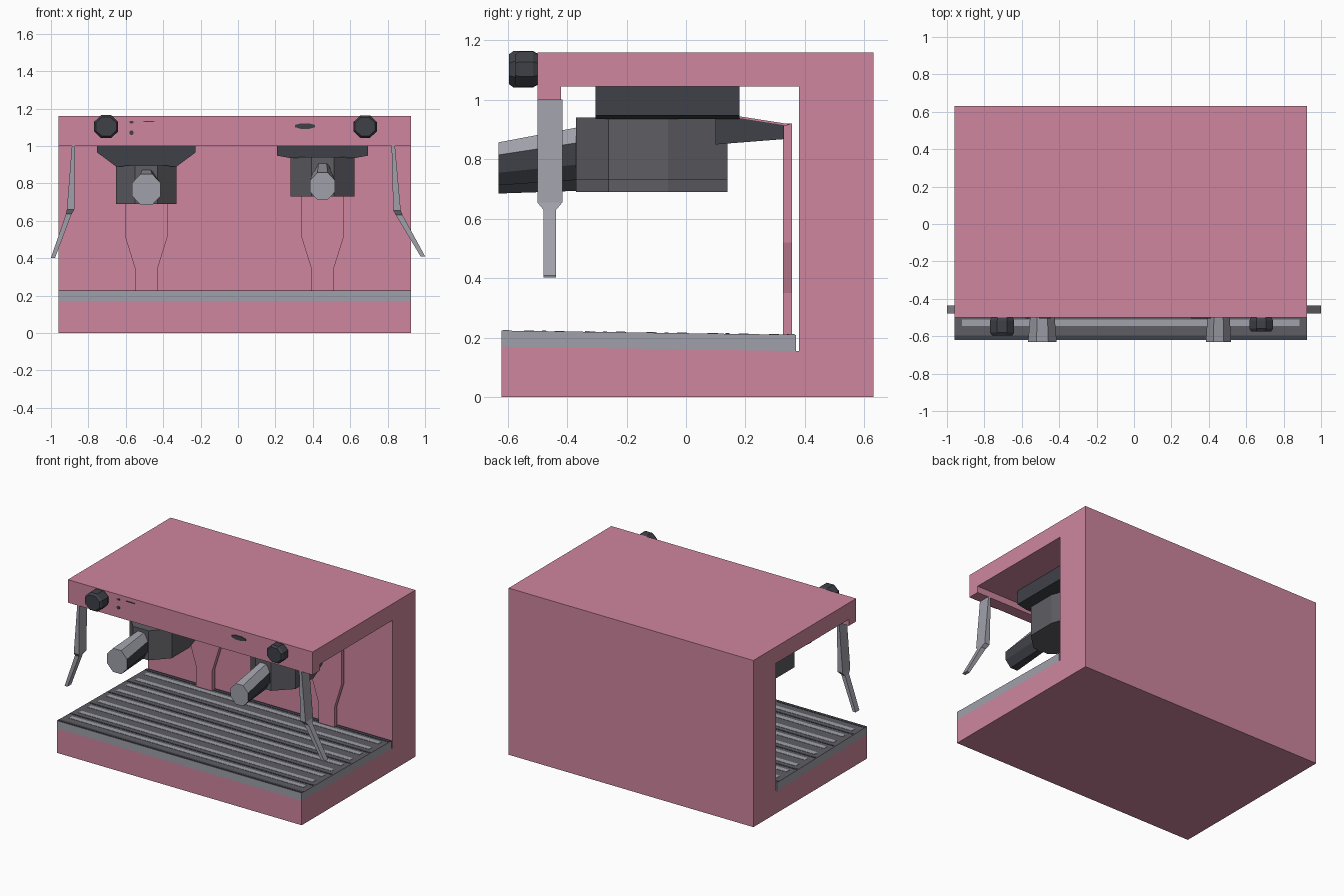
import bpy, bmesh, math
from mathutils import Vector

if "Cube" in bpy.data.objects:
    bpy.data.objects.remove(bpy.data.objects["Cube"])


def mat(name, r, g, b):
    m = bpy.data.materials.new(name)
    m.diffuse_color = (r, g, b, 1)
    m.use_nodes = True
    m.node_tree.nodes["Principled BSDF"].inputs["Base Color"].default_value = m.diffuse_color
    return m


PINK = mat("pink enamel", 0.62, 0.24, 0.34)
STEEL = mat("light steel", 0.35, 0.35, 0.40)
GREY = mat("dark grey metal", 0.11, 0.11, 0.125)
BLACK = mat("charcoal plastic", 0.05, 0.053, 0.065)


def loft(name, rings, *mats, rule=None):
    """Closed solid through rings of equal point count; rule(normal) gives material index."""
    bm = bmesh.new()
    loops = [[bm.verts.new(p) for p in ring] for ring in rings]
    n = len(loops[0])
    for a, b in zip(loops, loops[1:]):
        for i in range(n):
            bm.faces.new((a[i], a[(i + 1) % n], b[(i + 1) % n], b[i]))
    bm.faces.new(loops[0])
    bm.faces.new(loops[-1])
    bmesh.ops.recalc_face_normals(bm, faces=bm.faces)
    bm.normal_update()
    if rule:
        for f in bm.faces:
            f.material_index = rule(f.normal)
    me = bpy.data.meshes.new(name)
    bm.to_mesh(me)
    bm.free()
    ob = bpy.data.objects.new(name, me)
    bpy.context.collection.objects.link(ob)
    for m in mats:
        me.materials.append(m)
    return ob


def along_x(name, prof, x0, x1, *mats, rule=None):
    return loft(name, [[(x, y, z) for y, z in prof] for x in (x0, x1)], *mats, rule=rule)


def along_y(name, prof, y0, y1, *mats):
    return loft(name, [[(x, y, z) for x, z in prof] for y in (y0, y1)], *mats)


def ellipse(cx, cz, rx, rz, n=8, turn=0.5):
    return [(cx + rx * math.cos(2 * math.pi * (i + turn) / n),
             cz + rz * math.sin(2 * math.pi * (i + turn) / n)) for i in range(n)]


def ring_y(y, pts):
    return [(x, y, z) for x, z in pts]


L, R = -0.96, 0.925

# C-shaped housing
along_x("housing", [(-0.62, 0), (0.63, 0), (0.63, 1.16), (-0.5, 1.16), (-0.5, 1.0),
                    (-0.42, 1.0), (-0.42, 1.045), (0.38, 1.045), (0.38, 0.155),
                    (-0.62, 0.17)], L, R, PINK)

# Drip tray: steel sides, dark top
along_x("drip_tray", [(-0.62, 0.168), (0.37, 0.153), (0.37, 0.21), (-0.62, 0.224)],
        L, R, STEEL, GREY, rule=lambda n: 1 if n.z > 0.8 else 0)


def tray_strip(name, y0, y1, x0, x1, material):
    def z(y):
        return 0.224 - (y + 0.62) * 0.014 / 0.99
    along_x(name, [(y0, z(y0) - 0.002), (y1, z(y1) - 0.002),
                   (y1, z(y1) + 0.002), (y0, z(y0) + 0.002)], x0, x1, material)


# Slats on the tray, with black gaps
tray_strip("tray_front_edge", -0.615, -0.595, L, R, BLACK)
tray_strip("tray_rear_edge", 0.345, 0.365, L, R, BLACK)
for i in range(9):
    y = -0.545 + i * 0.103
    tray_strip(f"tray_slat_{i}", y, y + 0.034, L + 0.04, R - 0.04, STEEL)
    if i % 2 == 0:
        tray_strip(f"tray_gap_{i}", y + 0.06, y + 0.074, L + 0.01, R - 0.01, BLACK)


# Brew groups
def brew_group(side, cx, half, bw, z_low, z_top, z_rim, hz, hr):
    # mounting head under the roof
    along_y(f"{side}_group_head",
            [(cx - half, 1.046), (cx - half, z_rim), (cx - bw, z_top), (cx + bw, z_top),
             (cx + half, z_rim), (cx + half, 1.046)], -0.305, 0.18, BLACK)
    # faceted filter basket
    plan = [(-0.06, -0.37), (0.06, -0.37), (bw, -0.26), (bw, -0.06),
            (0.1, 0.14), (-0.1, 0.14), (-bw, -0.06), (-bw, -0.26)]
    loft(f"{side}_filter_basket",
         [[(cx + x, y, z) for x, y in plan] for z in (z_low, z_top + 0.005)], GREY)
    # handle, wide at the grip end, light on top and front
    loft(f"{side}_handle",
         [ring_y(-0.63, ellipse(cx, hz, hr, hr * 1.07)),
          ring_y(-0.26, ellipse(cx, (z_low + z_top) / 2, 0.05, (z_top - z_low) / 2))],
         BLACK, STEEL, rule=lambda n: 1 if n.z > 0.55 or n.y < -0.8 else 0)
    # neck running back to the splash plate
    along_x(f"{side}_rear_neck", [(0.1, 0.85), (0.33, 0.868), (0.33, 0.915),
                                  (0.17, 0.94), (0.1, 0.94)],
            cx - bw, cx + bw, BLACK)
    along_x(f"{side}_neck_cover", [(0.17, 0.937), (0.335, 0.912), (0.35, 0.918), (0.17, 0.946)],
            cx - bw, cx + bw, PINK)
    # tapered splash plate at the back
    h = [(0.115, 0.92), (0.115, 0.52), (0.062, 0.35), (0.062, 0.205)]
    along_y(f"{side}_splash_plate", [(cx - w, z) for w, z in h] +
            [(cx + w, z) for w, z in reversed(h)], 0.327, 0.356, PINK)


brew_group("left", -0.49, 0.263, 0.162, 0.69, 0.89, 0.965, 0.767, 0.083)
brew_group("right", 0.452, 0.243, 0.172, 0.73, 0.935, 0.948, 0.785, 0.073)


# Steam wands: wide upper bar, thin bent tip
def wand(side, path):
    rings = []
    for x, z, hx, hy in path:
        rings.append([(x - hx, -0.458 - hy, z), (x + hx, -0.458 - hy, z),
                      (x + hx, -0.458 + hy, z), (x - hx, -0.458 + hy, z)])
    loft(f"{side}_steam_wand", rings, STEEL)


wand("left", [(-0.88, 1.002, 0.008, 0.042), (-0.895, 0.66, 0.02, 0.042),
              (-0.905, 0.635, 0.015, 0.021), (-0.989, 0.402, 0.011, 0.021)])
wand("right", [(0.83, 1.002, 0.009, 0.042), (0.85, 0.655, 0.02, 0.042),
               (0.862, 0.63, 0.018, 0.021), (0.988, 0.41, 0.012, 0.021)])

# Control knobs
for side, x, r, y in (("left", -0.705, 0.07, -0.595), ("right", 0.68, 0.068, -0.575)):
    loft(f"{side}_knob",
         [ring_y(y, ellipse(x, 1.103, r * 0.85, r * 0.78)),
          ring_y(y + 0.015, ellipse(x, 1.103, r, r * 0.95)),
          ring_y(-0.515, ellipse(x, 1.103, r, r * 0.95)),
          ring_y(-0.498, ellipse(x, 1.103, r * 0.85, r * 0.8))], BLACK)

# Small front-panel marks
for name, x, z, w, h in (("upper_light", -0.57, 1.127, 0.012, 0.007),
                         ("lower_light", -0.57, 1.07, 0.012, 0.012),
                         ("slot", -0.475, 1.131, 0.035, 0.003),
                         ("switch", 0.358, 1.106, 0.058, 0.016)):
    along_y(f"panel_{name}", ellipse(x, z, w, h), -0.505, -0.498, BLACK)
